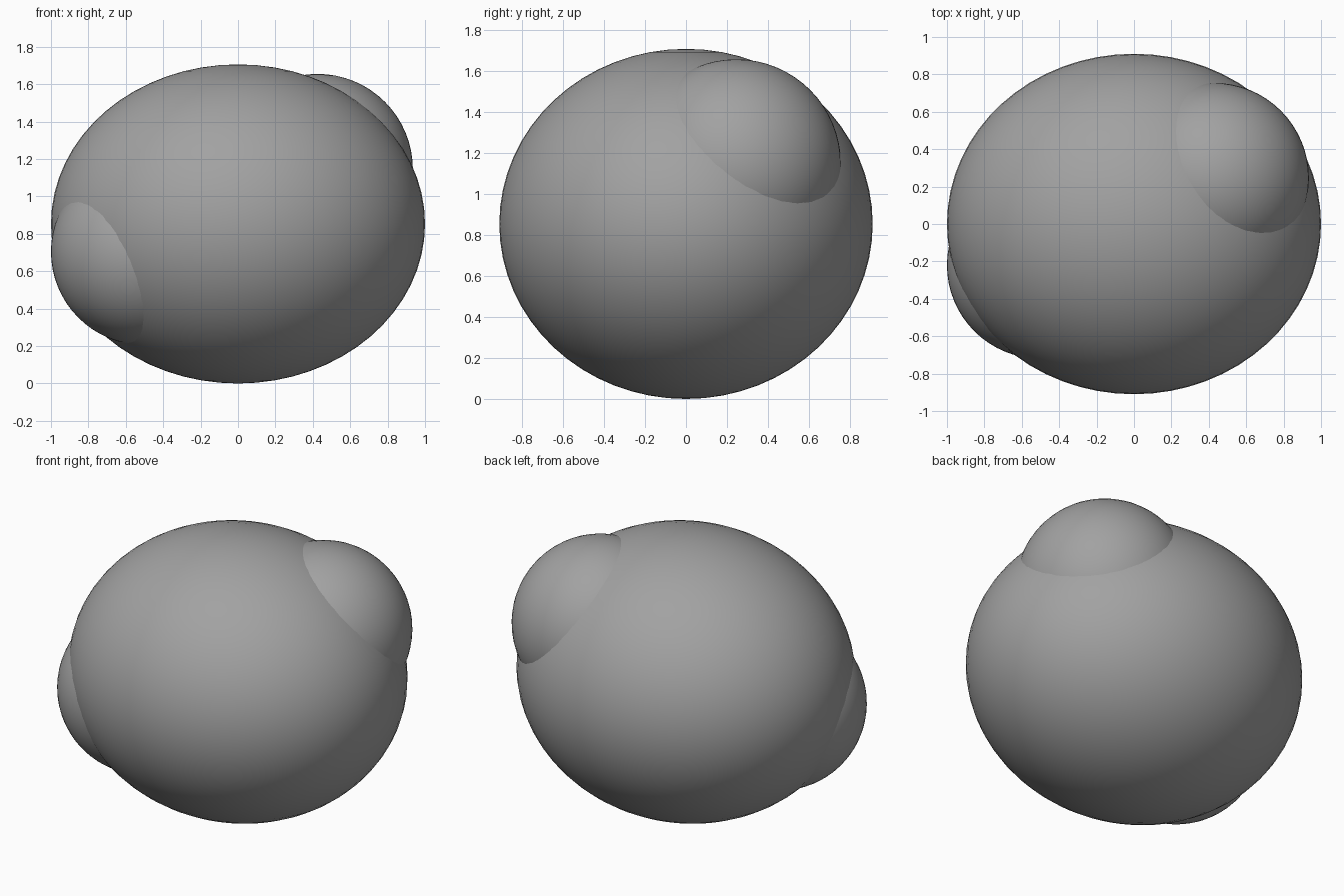
import bpy

# Remove the default cube
cube = bpy.data.objects.get("Cube")
if cube:
    bpy.data.objects.remove(cube, do_unlink=True)

# Single flat grey
GREY = (0.36, 0.36, 0.36, 1.0)
grey = bpy.data.materials.new("plain grey")
grey.use_nodes = True
grey.diffuse_color = GREY
shader = next(n for n in grey.node_tree.nodes if n.type == "BSDF_PRINCIPLED")
shader.inputs["Base Color"].default_value = GREY


def ball(name, centre, radii):
    """Smooth ellipsoid with the given centre and radii."""
    bpy.ops.mesh.primitive_uv_sphere_add(segments=64, ring_count=32, location=centre)
    obj = bpy.context.object
    obj.name = name
    obj.scale = radii
    bpy.ops.object.transform_apply(location=False, rotation=False, scale=True)
    bpy.ops.object.shade_smooth()
    obj.data.materials.append(grey)
    return obj


# Large slightly flattened body
ball("body", (0, 0, 0.853), (1.0, 0.91, 0.853))

# Round bumps on opposite corners
ball("upper_back_bump", (0.425, 0.245, 1.145), (0.51, 0.51, 0.51))
ball("lower_front_bump", (-0.5, -0.22, 0.705), (0.5, 0.5, 0.5))
